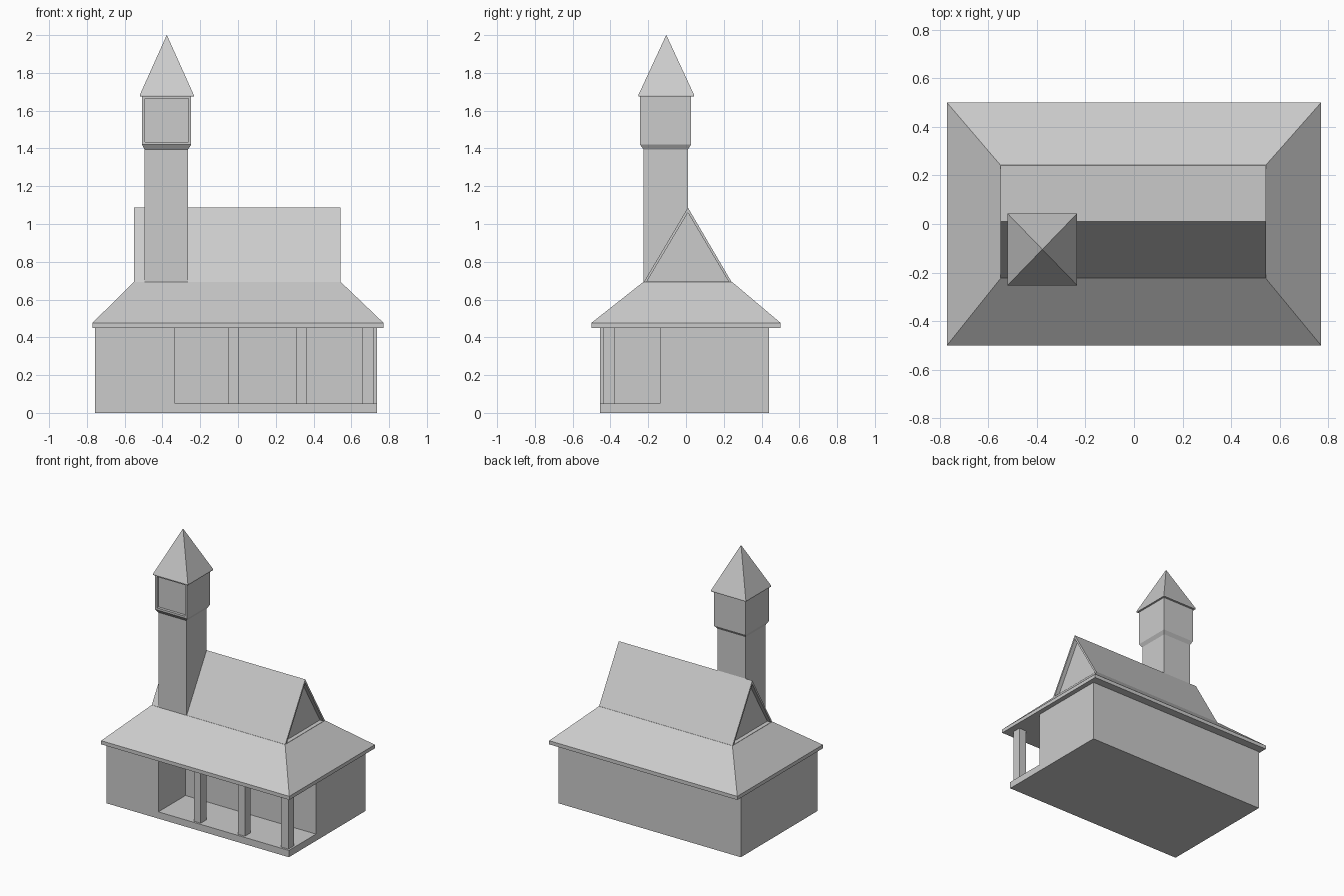
import bpy, bmesh

if "Cube" in bpy.data.objects:
    bpy.data.objects.remove(bpy.data.objects["Cube"])


def loft(name, rings):
    """Skin a stack of equal-length rings and cap both ends."""
    bm = bmesh.new()
    vs = [[bm.verts.new(p) for p in r] for r in rings]
    n = len(rings[0])
    for a, b in zip(vs, vs[1:]):
        for i in range(n):
            j = (i + 1) % n
            bm.faces.new((a[i], a[j], b[j], b[i]))
    bm.faces.new(vs[0][::-1])
    bm.faces.new(vs[-1])
    bmesh.ops.recalc_face_normals(bm, faces=bm.faces)
    bm.normal_update()
    me = bpy.data.meshes.new(name)
    bm.to_mesh(me)
    bm.free()
    ob = bpy.data.objects.new(name, me)
    bpy.context.collection.objects.link(ob)
    return ob


def rect(x0, x1, y0, y1, z):
    return [(x0, y0, z), (x1, y0, z), (x1, y1, z), (x0, y1, z)]


def box(name, x0, x1, y0, y1, z0, z1):
    return loft(name, [rect(x0, x1, y0, y1, z0), rect(x0, x1, y0, y1, z1)])


# Floor slab and L-shaped walls around the corner porch
XL, XR, YF, YB = -0.757, 0.735, -0.455, 0.44
box("floor_slab", XL, XR, YF, YB, 0, 0.05)
plan = [(XL, YF), (-0.333, YF), (-0.333, -0.138), (XR, -0.138), (XR, YB), (XL, YB)]
loft("walls", [[(x, y, z) for x, y in plan] for z in (0.05, 0.45)])

# Porch posts
for i, (x0, x1) in enumerate([(-0.052, 0.003), (0.31, 0.364), (0.66, 0.72)]):
    box(f"porch_post_{i + 1}", x0, x1, -0.44, -0.375, 0.05, 0.45)

# Hipped lower roof with an eave fascia
loft("lower_roof", [rect(-0.77, 0.77, -0.5, 0.5, 0.45),
                    rect(-0.77, 0.77, -0.5, 0.5, 0.477),
                    rect(-0.55, 0.543, -0.225, 0.243, 0.694)])


# Gabled upper roof with recessed end walls
def tri(x, y0, y1, z0, z1):
    return [(x, y0, z0), (x, y1, z0), (x, 0.01, z1)]


outer, inner = (-0.225, 0.243, 0.69, 1.087), (-0.207, 0.225, 0.696, 1.06)
loft("upper_roof", [tri(-0.52, *inner), tri(-0.55, *inner), tri(-0.55, *outer),
                    tri(0.543, *outer), tri(0.543, *inner), tri(0.513, *inner)])

# Tower: shaft, flare and head
shaft, head = (-0.495, -0.264, -0.225, 0.01), (-0.508, -0.248, -0.243, 0.027)
tower = loft("tower", [rect(*shaft, 0.69), rect(*shaft, 1.395),
                       rect(*head, 1.42), rect(*head, 1.68)])

# Recessed panel on the front of the tower head
bm = bmesh.new()
bm.from_mesh(tower.data)
panel = [f for f in bm.faces if f.normal.y < -0.9 and f.calc_center_median().z > 1.5]
bmesh.ops.inset_region(bm, faces=panel, thickness=0.015, use_even_offset=True)
bmesh.ops.inset_region(bm, faces=panel, thickness=0, depth=-0.02)
bm.to_mesh(tower.data)
bm.free()

# Spire
cap = (-0.52, -0.234, -0.252, 0.043)
loft("spire", [rect(*cap, 1.675), rect(*cap, 1.683),
               rect(-0.3775, -0.3765, -0.105, -0.104, 2.0)])
